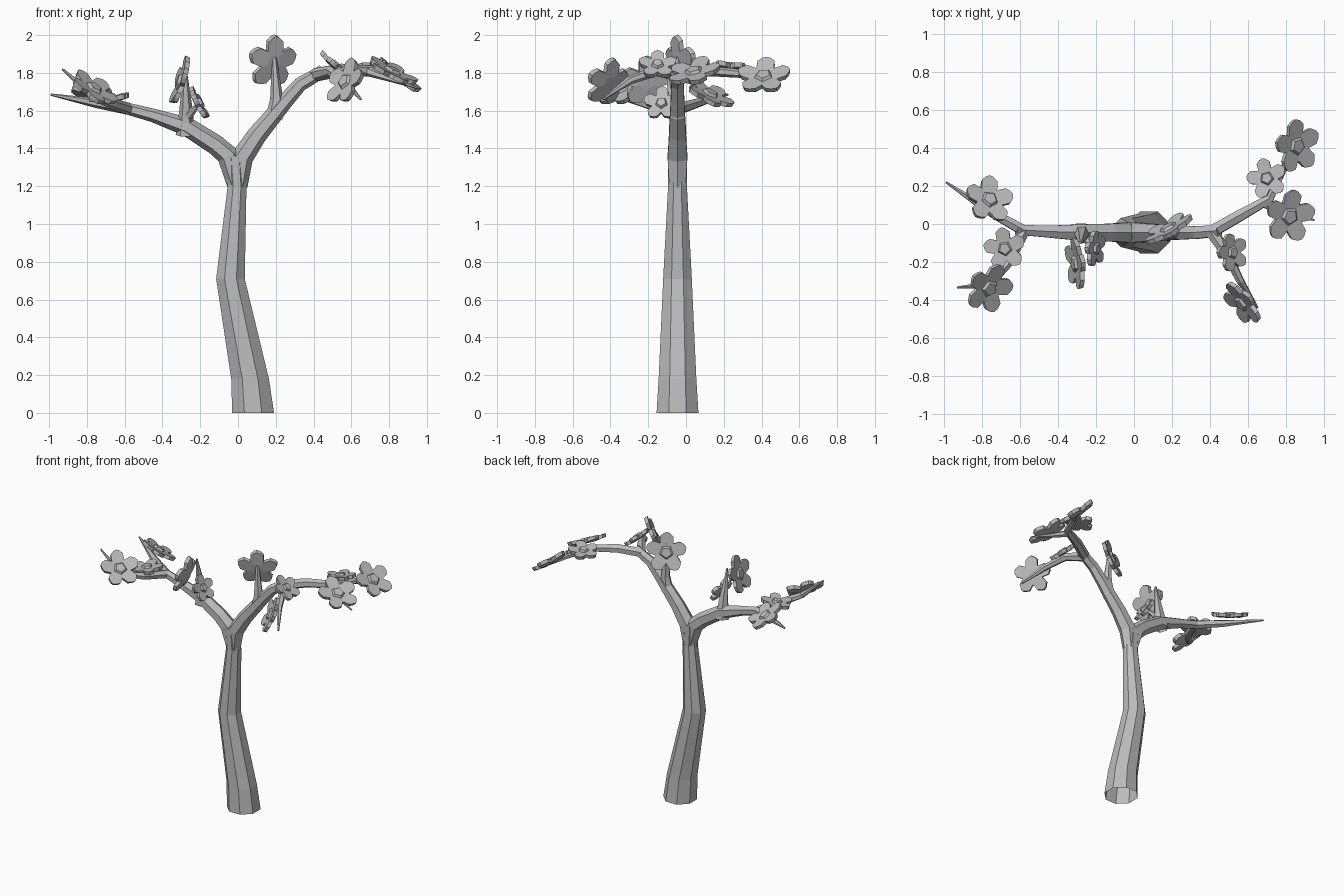
import bpy, bmesh, math
from mathutils import Vector, Matrix

cube = bpy.data.objects.get("Cube")
if cube:
    bpy.data.objects.remove(cube, do_unlink=True)

grey = bpy.data.materials.new("plain grey")
grey.use_nodes = True
colour = (0.5, 0.5, 0.5, 1)
grey.diffuse_color = colour
grey.node_tree.nodes["Principled BSDF"].inputs["Base Color"].default_value = colour


def add_object(name, bm):
    bmesh.ops.recalc_face_normals(bm, faces=bm.faces)
    mesh = bpy.data.meshes.new(name)
    bm.to_mesh(mesh)
    bm.free()
    mesh.materials.append(grey)
    obj = bpy.data.objects.new(name, mesh)
    bpy.context.collection.objects.link(obj)
    return obj


def limb(name, path, sides=6, upright=False):
    """Faceted tube through (x, y, z, radius) points."""
    bm = bmesh.new()
    pts = [Vector(p[:3]) for p in path]
    rings = []
    side = Vector((0, 1, 0))
    for i, p in enumerate(pts):
        t = (pts[min(i + 1, len(pts) - 1)] - pts[max(i - 1, 0)]).normalized()
        if upright:
            t = Vector((0, 0, 1))
        side = (side - t * side.dot(t)).normalized()
        other = t.cross(side)
        ring = []
        for k in range(sides):
            a = math.tau * (k + 0.5) / sides
            offset = side * math.cos(a) + other * math.sin(a)
            ring.append(bm.verts.new(p + offset * path[i][3]))
        rings.append(ring)
    for low, high in zip(rings, rings[1:]):
        for k in range(sides):
            n = (k + 1) % sides
            bm.faces.new((low[k], low[n], high[n], high[k]))
    bm.faces.new(rings[-1])
    return add_object(name, bm)


def blossom(name, centre, normal, size, thick=0.026):
    """Five cupped petals around a raised pentagon."""
    bm = bmesh.new()

    def point(turn, radius, z):
        a = math.radians(turn)
        return bm.verts.new((size * radius * math.cos(a), size * radius * math.sin(a), z))

    # Petal outline: notch, shoulder, tip, shoulder
    outline = ((-36, 0.56, 0), (-22, 0.88, 0.06), (-9, 0.99, 0.08),
               (0, 1.04, 0.08), (9, 0.99, 0.08), (22, 0.88, 0.06))
    rim_top, rim_low = [], []
    for petal in range(5):
        for turn, radius, lift in outline:
            z = lift * size
            rim_top.append(point(turn + 72 * petal, radius, z))
            rim_low.append(point(turn + 72 * petal, radius * 0.97, z - thick))
    foot = [point(72 * k - 36, 0.36, 0) for k in range(5)]
    crown = [point(72 * k - 36, 0.27, 0.014) for k in range(5)]
    low = [point(72 * k - 36, 0.3, -thick) for k in range(5)]
    step, total = len(outline), len(rim_top)
    for k in range(5):
        n = (k + 1) % 5
        ids = [(step * k + j) % total for j in range(step + 1)]
        bm.faces.new([foot[k]] + [rim_top[i] for i in ids] + [foot[n]])
        bm.faces.new([low[k]] + [rim_low[i] for i in ids] + [low[n]])
        bm.faces.new((foot[k], foot[n], crown[n], crown[k]))
    bm.faces.new(crown)
    bm.faces.new(low)
    for i in range(total):
        j = (i + 1) % total
        bm.faces.new((rim_top[i], rim_top[j], rim_low[j], rim_low[i]))

    # Stand the blossom on its normal with one petal pointing up
    n = Vector(normal).normalized()
    up = Vector((0, 0, 1))
    u = (up - n * up.dot(n)).normalized()
    v = n.cross(u)
    frame = Matrix((u, v, n)).transposed().to_4x4()
    bm.transform(Matrix.Translation(centre) @ frame)
    return add_object(name, bm)


Y = -0.045

# Trunk, open at the foot
limb("trunk", [(0.08, Y, 0, 0.12), (0.064, Y, 0.18, 0.108), (-0.04, Y, 0.71, 0.082),
               (-0.005, Y, 1.2, 0.054), (-0.015, Y, 1.36, 0.056)], 8, True)

# Main boughs
limb("left_bough", [(0, Y, 1.2, 0.05), (0.02, Y, 1.35, 0.06), (0.1, Y, 1.47, 0.052),
                    (0.25, Y, 1.65, 0.042), (0.33, Y, 1.74, 0.038), (0.45, -0.035, 1.81, 0.034)])
limb("right_bough", [(-0.005, Y, 1.2, 0.05), (-0.05, Y, 1.36, 0.06), (-0.12, Y, 1.42, 0.054),
                     (-0.27, Y, 1.515, 0.05), (-0.45, -0.04, 1.575, 0.036),
                     (-0.62, -0.03, 1.62, 0.03)])

# Twigs
limb("left_back_twig", [(0.41, -0.04, 1.79, 0.036), (0.55, 0.04, 1.815, 0.034),
                        (0.71, 0.13, 1.81, 0.028), (0.79, 0.3, 1.795, 0.022),
                        (0.88, 0.45, 1.75, 0.008)])
limb("left_outer_twig", [(0.68, 0.11, 1.81, 0.026), (0.8, 0.06, 1.77, 0.016),
                         (0.95, 0.02, 1.72, 0.005)])
limb("left_front_twig", [(0.41, -0.04, 1.79, 0.036), (0.49, -0.16, 1.81, 0.028),
                         (0.56, -0.3, 1.76, 0.022), (0.65, -0.44, 1.66, 0.006)])
limb("left_upper_spur", [(0.19, Y, 1.56, 0.045), (0.205, -0.045, 1.66, 0.035),
                         (0.19, -0.04, 1.92, 0.008)])
limb("right_back_twig", [(-0.58, -0.035, 1.61, 0.032), (-0.75, 0.06, 1.64, 0.026),
                         (-0.99, 0.22, 1.685, 0.006)])
limb("right_front_twig", [(-0.58, -0.035, 1.61, 0.032), (-0.66, -0.2, 1.635, 0.028),
                          (-0.76, -0.32, 1.67, 0.022), (-0.93, -0.335, 1.82, 0.006)])
limb("right_upper_spur", [(-0.28, -0.04, 1.47, 0.05), (-0.275, -0.06, 1.6, 0.036),
                          (-0.28, -0.1, 1.83, 0.007)])
limb("right_small_spur", [(-0.275, -0.06, 1.56, 0.028), (-0.2, -0.13, 1.645, 0.008)])

# Blossoms: centre, facing direction, radius
blossoms = [
    ((-0.76, -0.34, 1.72), (0.5, -0.38, 0.75), 0.135),
    ((-0.68, -0.13, 1.675), (-0.1, -0.05, 0.95), 0.11),
    ((-0.76, 0.13, 1.69), (0.33, 0.4, 0.85), 0.13),
    ((-0.31, -0.21, 1.755), (-0.93, -0.12, 0.3), 0.135),
    ((-0.2, -0.13, 1.64), (0.85, -0.1, 0.45), 0.095),
    ((0.18, -0.02, 1.86), (-0.45, 0.8, 0.25), 0.14),
    ((0.52, -0.15, 1.845), (0.65, 0, 0.72), 0.1),
    ((0.565, -0.42, 1.755), (-0.7, -0.57, 0.42), 0.13),
    ((0.82, 0.04, 1.81), (0.42, -0.2, 0.85), 0.14),
    ((0.86, 0.41, 1.785), (0.6, -0.1, 0.75), 0.14),
    ((0.7, 0.24, 1.84), (-0.12, 0.1, 0.95), 0.105),
]
for i, (centre, normal, size) in enumerate(blossoms, 1):
    blossom(f"blossom_{i}", Vector(centre), normal, size)
